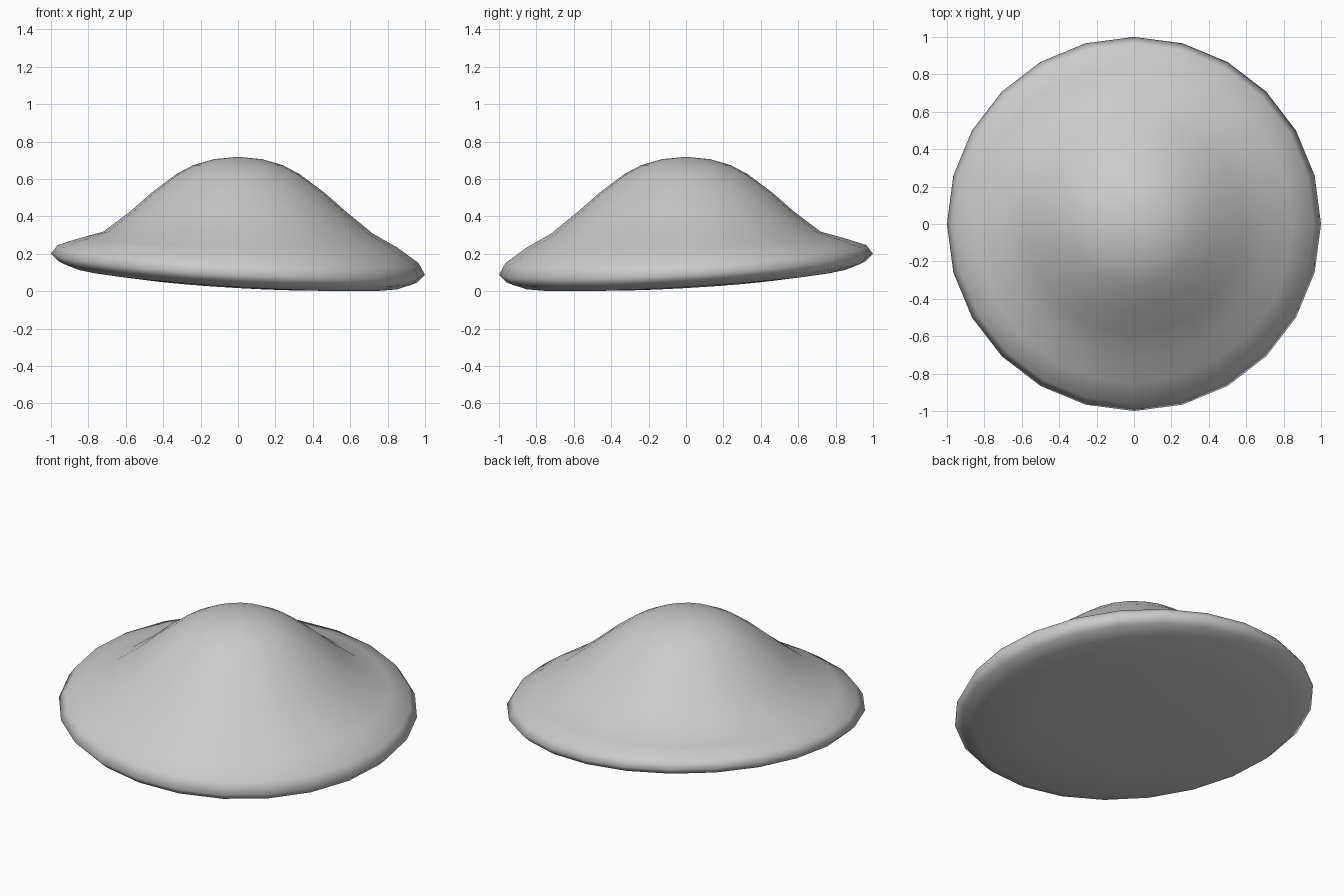
import bpy, bmesh, math

if "Cube" in bpy.data.objects:
    bpy.data.objects.remove(bpy.data.objects["Cube"])

SIDES = 24
# Profile rings: radius, height, tilt towards the raised back-left brim
RINGS = [
    (0.60, 0.052, 0.080),
    (0.88, 0.077, 0.086),
    (0.96, 0.105, 0.083),
    (1.00, 0.145, 0.080),
    (0.965, 0.20, 0.070),
    (0.85, 0.26, 0.040),
    (0.72, 0.315, 0.010),
    (0.58, 0.425, 0.0),
    (0.46, 0.53, 0.0),
    (0.33, 0.627, 0.0),
    (0.24, 0.675, 0.0),
    (0.13, 0.707, 0.0),
]

bm = bmesh.new()
loops = []
for r, z, tilt in RINGS:
    loop = []
    for i in range(SIDES):
        a = 2 * math.pi * i / SIDES
        x, y = r * math.cos(a), r * math.sin(a)
        loop.append(bm.verts.new((x, y, z + tilt * (y - x) / math.sqrt(2))))
    loops.append(loop)

# Brim and crown skin
for lo, hi in zip(loops, loops[1:]):
    for i in range(SIDES):
        j = (i + 1) % SIDES
        bm.faces.new((lo[i], lo[j], hi[j], hi[i]))

# Closed underside and rounded tip
base = bm.verts.new((0, 0, 0.05))
tip = bm.verts.new((0, 0, 0.72))
for i in range(SIDES):
    j = (i + 1) % SIDES
    bm.faces.new((base, loops[0][j], loops[0][i]))
    bm.faces.new((tip, loops[-1][i], loops[-1][j]))

# Rest the lowest point on the ground
low = min(v.co.z for v in bm.verts)
for v in bm.verts:
    v.co.z -= low
bmesh.ops.recalc_face_normals(bm, faces=bm.faces[:])
for f in bm.faces:
    f.smooth = True

mesh = bpy.data.meshes.new("cone_hat")
bm.to_mesh(mesh)
bm.free()
hat = bpy.data.objects.new("cone_hat", mesh)
bpy.context.collection.objects.link(hat)
